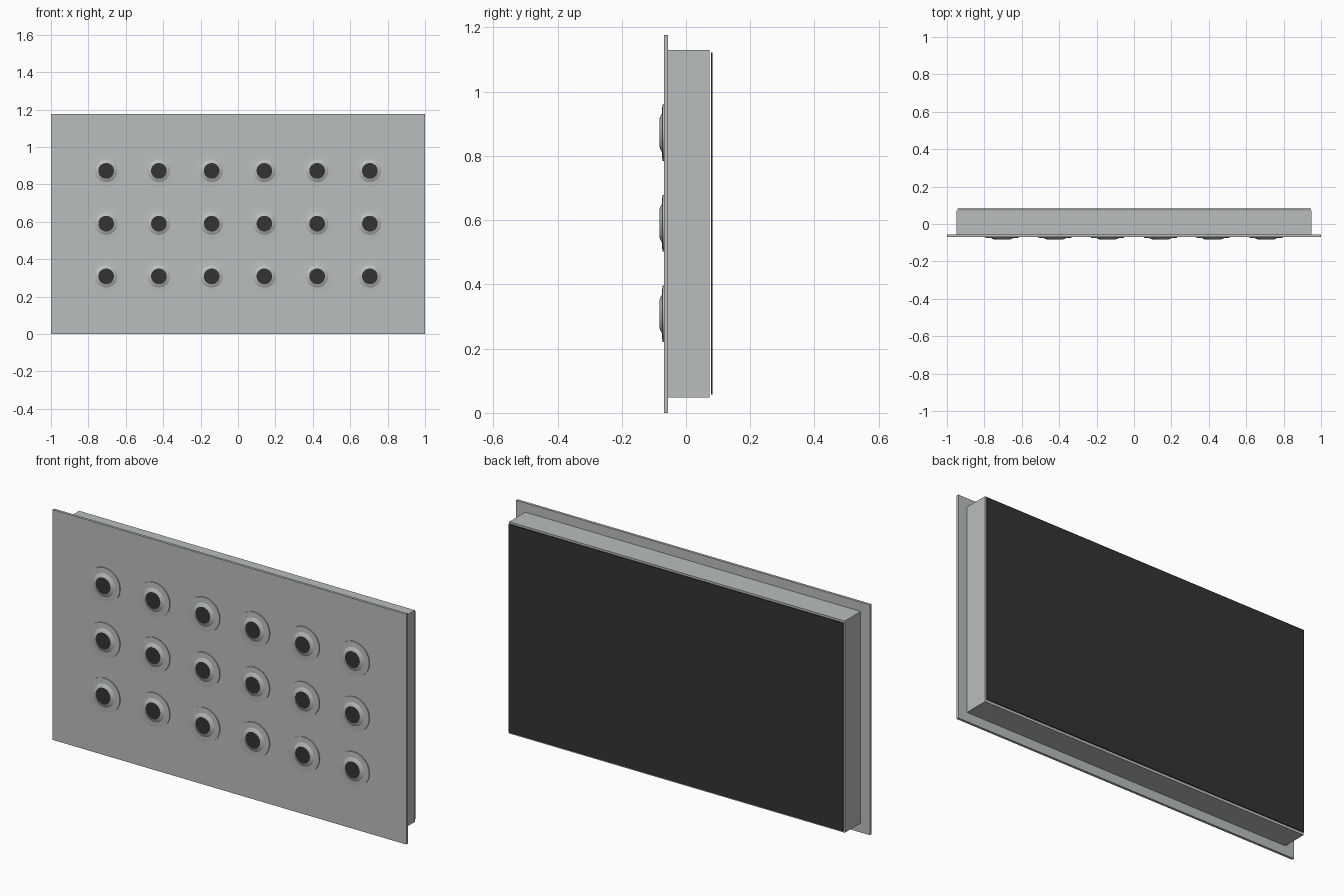
import bpy, bmesh, math

if "Cube" in bpy.data.objects:
    bpy.data.objects.remove(bpy.data.objects["Cube"])


def material(name, rgb):
    m = bpy.data.materials.new(name)
    m.diffuse_color = (*rgb, 1.0)
    m.use_nodes = True
    m.node_tree.nodes["Principled BSDF"].inputs["Base Color"].default_value = m.diffuse_color
    return m


GREY = material("light_grey_metal", (0.49, 0.515, 0.51))
DARK = material("dark_charcoal", (0.033, 0.033, 0.033))


def finish(name, bm, mats):
    bmesh.ops.recalc_face_normals(bm, faces=bm.faces[:])
    me = bpy.data.meshes.new(name)
    bm.to_mesh(me)
    bm.free()
    for m in mats:
        me.materials.append(m)
    ob = bpy.data.objects.new(name, me)
    bpy.context.collection.objects.link(ob)
    return ob


def box(name, half_x, y0, y1, z0, z1, mat):
    bm = bmesh.new()
    bmesh.ops.create_cube(bm, size=1)
    for v in bm.verts:
        v.co.x *= 2 * half_x
        v.co.y = y0 if v.co.y < 0 else y1
        v.co.z = z0 if v.co.z < 0 else z1
    return finish(name, bm, [mat])


# Panel layers: front flange, housing, thin rear cover
box("front_plate", 1.0, -0.069, -0.056, 0.0, 1.177, GREY)
box("housing", 0.949, -0.056, 0.073, 0.048, 1.13, GREY)
box("rear_cover", 0.945, 0.0775, 0.0825, 0.058, 1.122, DARK)

# Nozzle: flat flange, raised conical collar, dark opening
SEGS = 32
PROFILE = [(0.088, -0.066), (0.088, -0.0735), (0.060, -0.0750),
           (0.053, -0.0790), (0.042, -0.0830)]


def nozzle(name, x, z):
    bm = bmesh.new()
    rings = []
    for r, y in PROFILE:
        rings.append([bm.verts.new((r * math.cos(2 * math.pi * i / SEGS), y,
                                    r * math.sin(2 * math.pi * i / SEGS)))
                      for i in range(SEGS)])
    for a, b in zip(rings, rings[1:]):
        for i in range(SEGS):
            j = (i + 1) % SEGS
            bm.faces.new((a[i], a[j], b[j], b[i]))
    bm.faces.new(rings[0])
    bm.faces.new(rings[-1]).material_index = 1
    for f in bm.faces:
        f.smooth = len(f.verts) == 4
    # keep the flange rim and the opening edge crisp
    for e in bm.edges:
        if len(e.link_faces) == 2 and e.calc_face_angle(0) > math.radians(40):
            e.smooth = False
    for ring in (rings[1], rings[2], rings[-1]):
        for i in range(SEGS):
            bm.edges.get((ring[i], ring[(i + 1) % SEGS])).smooth = False
    ob = finish(name, bm, [GREY, DARK])
    ob.location = (x, 0, z)


# Six by three grid of nozzles
for row in range(3):
    for col in range(6):
        nozzle(f"nozzle_{row + 1}_{col + 1}",
               (col - 2.5) * 0.282, 0.59 + (row - 1) * 0.282)
